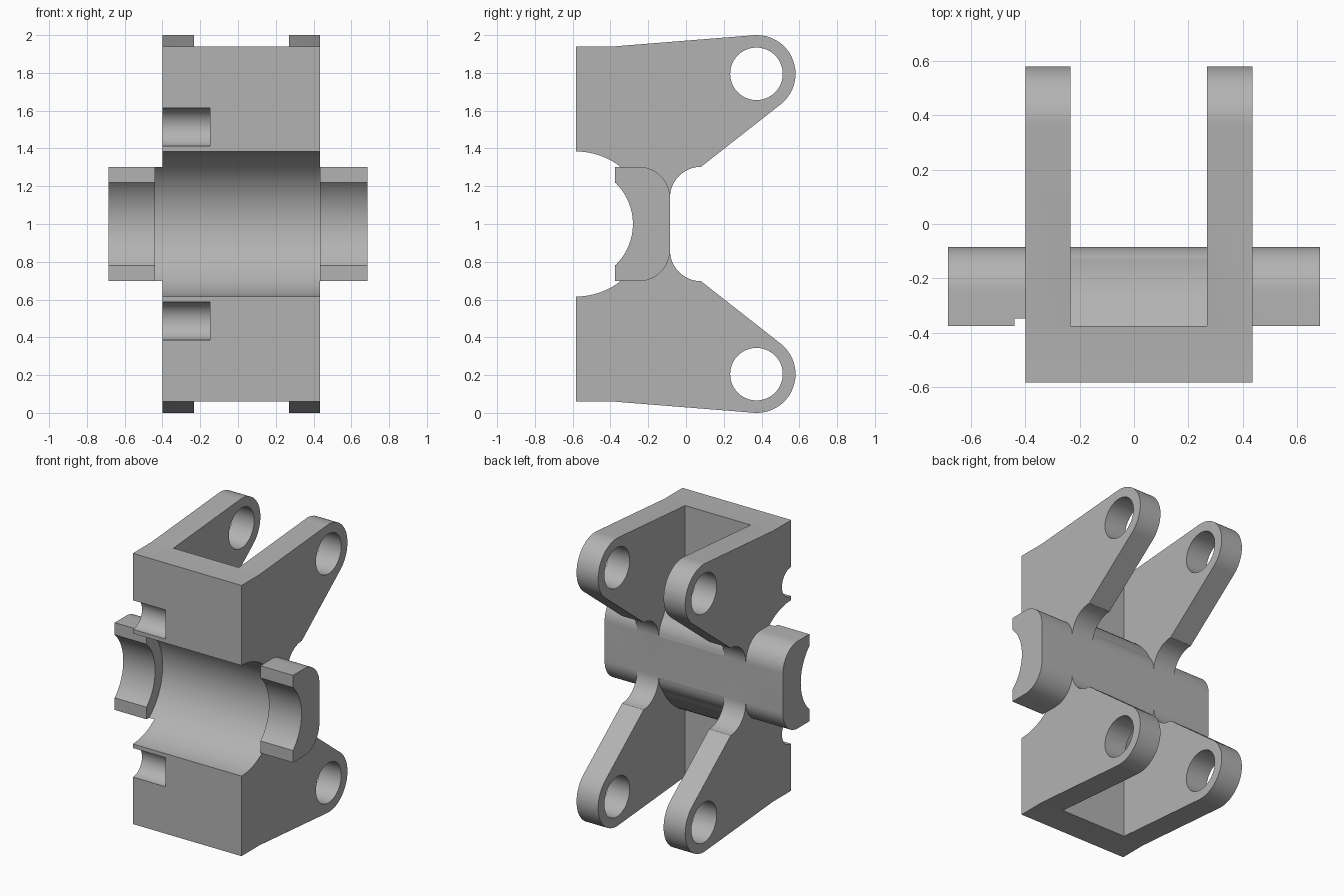
import bpy, bmesh
from math import sin, cos, radians, sqrt, atan2, degrees

if "Cube" in bpy.data.objects:
    bpy.data.objects.remove(bpy.data.objects["Cube"], do_unlink=True)

FRONT, BACK = -0.583, -0.085      # front face and flat back of the saddle
X0, X1 = -0.40, 0.435             # bracket sides
WALL = 0.166                      # arm thickness
MID = 1.0                         # height of the symmetry plane

steel = bpy.data.materials.new("grey_steel")
steel.use_nodes = True
steel.diffuse_color = (0.45, 0.45, 0.45, 1)
steel.node_tree.nodes["Principled BSDF"].inputs["Base Color"].default_value = (0.45, 0.45, 0.45, 1)


def arc(cy, cz, r, a0, a1, n=16):
    angles = [radians(a0 + (a1 - a0) * i / n) for i in range(n + 1)]
    return [(cy + r * cos(a), cz + r * sin(a)) for a in angles]


def mirrored(upper):
    """Close an upper half profile with its reflection below the middle."""
    return upper + [(y, 2 * MID - z) for y, z in reversed(upper)]


def prism(name, profile, x0, x1):
    """Extrude a (y, z) profile along x."""
    bm = bmesh.new()
    face = bm.faces.new([bm.verts.new((x0, y, z)) for y, z in profile])
    out = bmesh.ops.extrude_face_region(bm, geom=[face])
    new = [v for v in out["geom"] if isinstance(v, bmesh.types.BMVert)]
    bmesh.ops.translate(bm, vec=(x1 - x0, 0, 0), verts=new)
    bmesh.ops.recalc_face_normals(bm, faces=bm.faces)
    mesh = bpy.data.meshes.new(name)
    bm.to_mesh(mesh)
    bm.free()
    mesh.materials.append(steel)
    obj = bpy.data.objects.new(name, mesh)
    bpy.context.collection.objects.link(obj)
    return obj


def rod(name, y, z, r, x0, x1, n=64):
    return prism(name, arc(y, z, r, 0, 360, n)[:-1], x0, x1)


def combine(target, tool, operation):
    mod = target.modifiers.new(tool.name, 'BOOLEAN')
    mod.operation, mod.solver, mod.object = operation, 'EXACT', tool
    bpy.context.view_layer.objects.active = target
    bpy.ops.object.modifier_apply(modifier=mod.name)
    bpy.data.objects.remove(tool, do_unlink=True)


# Bracket silhouette: front plate, tapered arms with round ends, root fillets
half = [(FRONT, 1.94), (-0.385, 1.94)]
half += arc(0.375, 1.795, 0.205, 94.6, -52, 28)
half += arc(0.08, 1.138, 0.165, 90, 180)
bracket = prism("bearing_bracket", mirrored(half), X0, X1)

# Open space between the arms
pocket = [(-0.375, -0.5), (1, -0.5), (1, 2.5), (-0.375, 2.5)]
combine(bracket, prism("pocket", pocket, X0 + WALL, X1 - WALL), 'DIFFERENCE')

# Curved saddle wall bridging the arms behind the bore
R = 0.52
edge = degrees(atan2(sqrt(R * R - (BACK - FRONT) ** 2), BACK - FRONT))
saddle = arc(FRONT, MID, R, 75, edge)
combine(bracket, prism("saddle", mirrored(saddle), X0 + WALL / 2, X1 - WALL / 2), 'UNION')

# Long bearing bar with rounded back corners
bar = [(-0.375, 1.303)] + arc(BACK - 0.165, 1.138, 0.165, 90, 0)
combine(bracket, prism("bearing_bar", mirrored(bar), -0.685, 0.685), 'UNION')

# Wide bore in the middle, narrow bore through both ends
combine(bracket, rod("wide_bore", FRONT, MID, 0.384, -0.44, X1, 96), 'DIFFERENCE')
combine(bracket, rod("narrow_bore", FRONT, MID, 0.302, -1, 1, 96), 'DIFFERENCE')

# Front corner notches and pin holes, above and below the middle
for side in (1, -1):
    notch = rod("notch", FRONT, MID + side * 0.513, 0.101, X0 - 0.2, -0.148)
    combine(bracket, notch, 'DIFFERENCE')
    hole = rod("pin_hole", 0.373, MID + side * 0.795, 0.139, -1, 1)
    combine(bracket, hole, 'DIFFERENCE')

bpy.ops.object.select_all(action='DESELECT')
bracket.select_set(True)
bpy.context.view_layer.objects.active = bracket
bpy.ops.object.shade_smooth_by_angle(angle=radians(25))
